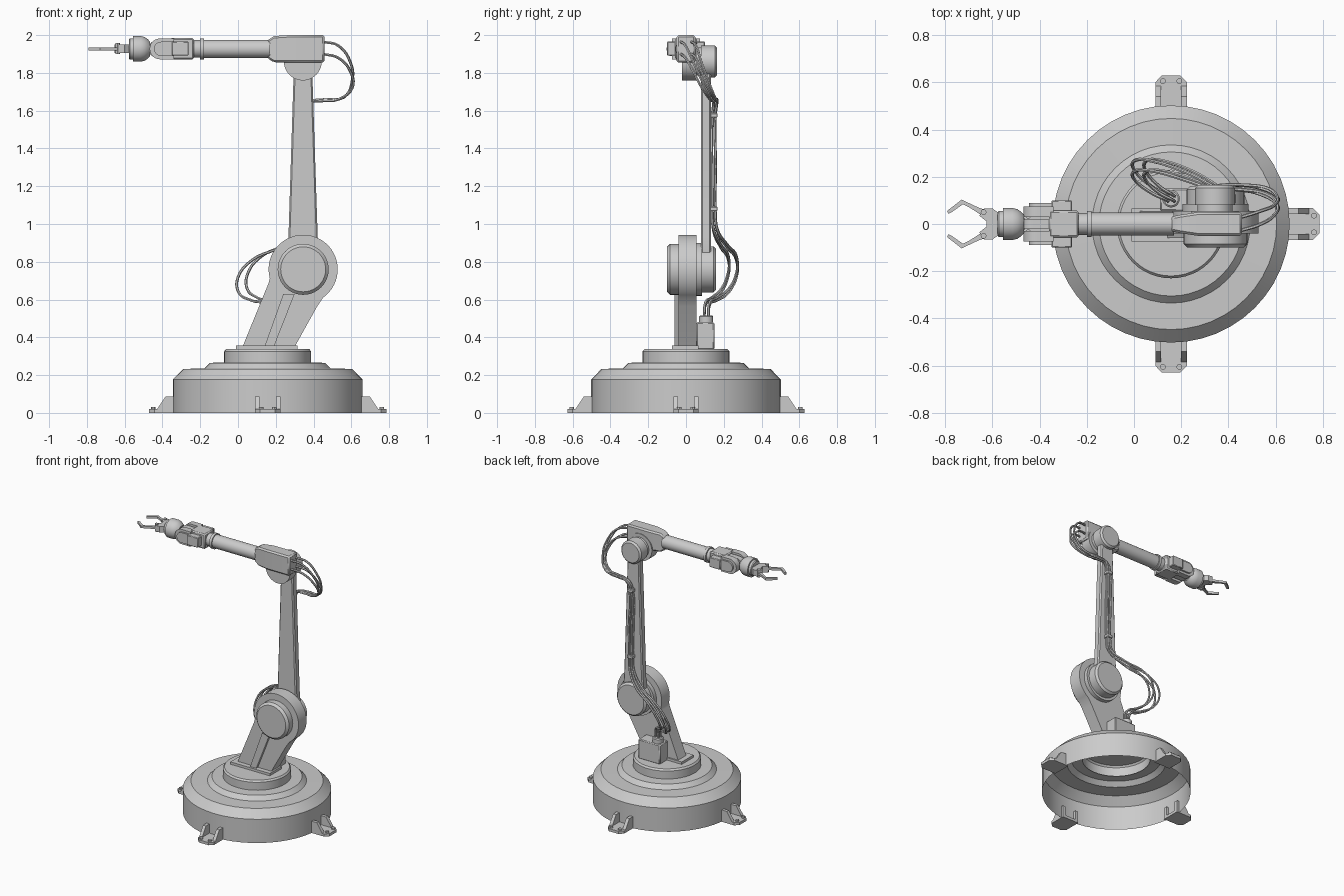
import bpy, bmesh, math
from mathutils import Vector, Matrix

if "Cube" in bpy.data.objects:
    bpy.data.objects.remove(bpy.data.objects["Cube"])

grey = bpy.data.materials.new("light_grey")
grey.diffuse_color = (0.6, 0.6, 0.6, 1)
grey.use_nodes = True
grey.node_tree.nodes["Principled BSDF"].inputs["Base Color"].default_value = grey.diffuse_color


def finish(name, bm, bevel=0, weld=True):
    if weld:
        bmesh.ops.remove_doubles(bm, verts=bm.verts, dist=1e-5)
    bmesh.ops.recalc_face_normals(bm, faces=bm.faces)
    me = bpy.data.meshes.new(name)
    bm.to_mesh(me)
    bm.free()
    ob = bpy.data.objects.new(name, me)
    bpy.context.collection.objects.link(ob)
    me.materials.append(grey)
    if bevel:
        m = ob.modifiers.new("bevel", 'BEVEL')
        m.width, m.segments = bevel, 1
    for o in bpy.context.selected_objects:
        o.select_set(False)
    ob.select_set(True)
    bpy.context.view_layer.objects.active = ob
    bpy.ops.object.shade_smooth_by_angle(angle=math.radians(30))
    return ob


def lathe(name, profile, axis, center, seg=32):
    """Turn (radius, position along axis) points around an axis through center."""
    bm = bmesh.new()
    rings = []
    for r, h in profile:
        ring = []
        for i in range(seg):
            a = math.tau * i / seg
            c, s = r * math.cos(a), r * math.sin(a)
            p = {'x': (h, c, s), 'y': (c, h, s), 'z': (c, s, h)}[axis]
            ring.append(bm.verts.new(Vector(p) + Vector(center)))
        rings.append(ring)
    for a, b in zip(rings, rings[1:]):
        for i in range(seg):
            j = (i + 1) % seg
            bm.faces.new((a[i], a[j], b[j], b[i]))
    return finish(name, bm)


def prism(name, pts, axis, lo, hi, bevel=0, matrix=None):
    """Extrude an outline; axis y takes (x, z) points, axis z takes (x, y)."""
    bm = bmesh.new()
    put = (lambda p, h: (p[0], h, p[1])) if axis == 'y' else (lambda p, h: (p[0], p[1], h))
    a = [bm.verts.new(put(p, lo)) for p in pts]
    b = [bm.verts.new(put(p, hi)) for p in pts]
    bm.faces.new(a)
    bm.faces.new(b)
    for i in range(len(pts)):
        j = (i + 1) % len(pts)
        bm.faces.new((a[i], a[j], b[j], b[i]))
    if matrix:
        bm.transform(matrix)
    return finish(name, bm, bevel)


def box(name, x0, x1, y0, y1, z0, z1, bevel=0):
    return prism(name, [(x0, y0), (x1, y0), (x1, y1), (x0, y1)], 'z', z0, z1, bevel)


def arc(cx, cz, r, a0, a1, n):
    return [(cx + r * math.cos(math.radians(a0 + (a1 - a0) * i / n)),
             cz + r * math.sin(math.radians(a0 + (a1 - a0) * i / n))) for i in range(n + 1)]


def disc(name, r, y0, y1, center, chamfer_lo=0, chamfer_hi=0):
    prof = [(0, y0), (r - chamfer_lo, y0), (r, y0 + chamfer_lo),
            (r, y1 - chamfer_hi), (r - chamfer_hi, y1), (0, y1)]
    return lathe(name, prof, 'y', (center[0], 0, center[1]), 40)


# Stepped hollow base, open underneath
BX = 0.157
lathe("base_shell", [(.502, 0), (.502, .177), (.447, .233), (.335, .235), (.305, .265),
                     (.23, .267)], 'z', (BX, 0, 0), 48)
lathe("turntable", [(.23, .26), (.23, .326), (.22, .338), (0, .338)], 'z', (BX, 0, 0), 48)

# Four anchor feet: plate, side gussets and bolts
for k in range(4):
    M = Matrix.Translation((BX, 0, 0)) @ Matrix.Rotation(k * math.pi / 2, 4, 'Z')
    prism("foot_plate", [(.48, -.067), (.60, -.067), (.628, -.04), (.628, .04), (.60, .067),
                         (.48, .067)], 'z', 0, .02, matrix=M)
    for s in (-1, 1):
        y = s * .055
        prism("foot_gusset", [(.48, 0), (.585, 0), (.585, .02), (.54, .088), (.48, .088)],
              'y', y - .012, y + .012, matrix=M)
        p = M @ Vector((.605, s * .035, 0))
        lathe("foot_bolt", [(.012, .015), (.012, .032), (0, .032)], 'z', p, 12)

# Lower link with round head, front rib and mounting plate
E = (.345, .76)
box("mount_plate", -.01, .315, -.075, .065, .335, .356)
prism("lower_link", [(.024, .35), (.163, .69)] + arc(*E, .183, 195, -55, 36)
      + [(.42, .565), (.30, .35)], 'y', -.04, .055)
prism("link_rib", [(.14, .35), (.19, .35), (.30, .63), (.24, .63)], 'y', -.06, -.035)

# Elbow caps and collar
disc("elbow_front_cap", .135, -.10, -.035, E, chamfer_lo=.016)
disc("elbow_collar", .14, .05, .085, E)
disc("elbow_back_cap", .122, .08, .16, E, chamfer_hi=.014)

# Upper link tapering up to the shoulder of the forearm
S = (.343, 1.86)
prism("upper_link", arc(*E, .10, 200, 340, 14) + [(.422, .93), (.394, 1.78)]
      + arc(*S, .06, 0, 180, 12) + [(.294, 1.78), (.267, .93)], 'y', .08, .132, .008)
disc("wrist_joint_disc", .10, -.02, .055, S)
disc("upper_joint_collar", .075, .05, .085, S)
disc("upper_joint_cap", .084, .08, .165, S, chamfer_hi=.012)

# Forearm housing lofted from rectangular sections (x, half depth, bottom, top)
bm = bmesh.new()
rings = []
for x, y, z0, z1 in [(.155, .03, 1.878, 1.972), (.19, .038, 1.856, 1.995),
                     (.27, .05, 1.854, 2.0), (.458, .05, 1.854, 2.0)]:
    rings.append([bm.verts.new(p) for p in ((x, -y, z0), (x, y, z0), (x, y, z1), (x, -y, z1))])
for a, b in zip(rings, rings[1:]):
    for i in range(4):
        bm.faces.new((a[i], a[(i + 1) % 4], b[(i + 1) % 4], b[i]))
bm.faces.new(rings[0])
bm.faces.new(rings[-1])
finish("forearm_housing", bm, .01)

# Forearm tube with collar rings
Z = 1.927
lathe("forearm_tube", [(.04, -.24), (.046, -.235), (.046, -.20), (.056, -.20), (.056, -.18),
                       (.048, -.18), (.048, .17)], 'x', (0, 0, Z))

# Wrist block, fork and pivot
box("wrist_block", -.36, -.234, -.057, .057, 1.872, 1.984, .008)
box("wrist_motor", -.35, -.262, -.10, .10, 1.892, 1.966, .004)


def capsule(name, x0, x1, r, y0, y1):
    prism(name, arc(x0 + r, Z, r, 90, 270, 14) + [(x1, Z - r), (x1, Z + r)], 'y', y0, y1)


for s in (-1, 1):
    y0, y1 = sorted((s * .03, s * .075))
    capsule("fork_arm", -.468, -.34, .055, y0, y1)
    y0, y1 = sorted((s * .07, s * .088))
    capsule("fork_cover", -.445, -.34, .038, y0, y1)
capsule("wrist_pivot", -.475, -.34, .045, -.02, .02)

# Rounded hand cup
lathe("hand_cup", [(0, -.578), (.05, -.578), (.056, -.572), (.056, -.555), (.068, -.555),
                   (.068, -.515), (.063, -.495), (.052, -.478), (.038, -.466), (0, -.462)],
      'x', (0, 0, Z))

# Gripper palm and two mirrored fingers
prism("gripper_palm", [(-.57, -.045), (-.57, .045), (-.60, .066), (-.635, .066), (-.655, .035),
                       (-.625, .012), (-.625, -.012), (-.655, -.035), (-.635, -.066),
                       (-.60, -.066)], 'z', 1.906, 1.95)
for s in (-1, 1):
    prism("gripper_finger", [(x, s * y) for x, y in
          [(-.62, .058), (-.655, .068), (-.73, .103), (-.792, .055), (-.785, .043),
           (-.772, .05), (-.724, .084), (-.70, .072), (-.65, .04), (-.62, .03)]],
          'z', 1.918, 1.934)
    lathe("finger_pin", [(0, 1.9), (.012, 1.9), (.012, 1.957), (0, 1.957)], 'z',
          (-.637, s * .05, 0), 12)

# Connector box with socket
box("connector_box", .11, .29, .055, .15, .335, .48, .006)
lathe("connector_socket", [(.037, .475), (.037, .51), (.03, .516), (0, .516)], 'z',
      (BX, .107, 0), 20)

# Cable bundle: one route (x, y, z, spread), several strands offset around it
route = [(.45, 0, 1.93, 1), (.53, .025, 1.91, 1), (.595, .06, 1.83, .75), (.605, .10, 1.74, .6),
         (.545, .14, 1.665, .45), (.45, .155, 1.655, .35), (.375, .155, 1.64, .3),
         (.35, .147, 1.57, .28), (.35, .147, 1.3, .35), (.35, .147, 1.08, .28),
         (.335, .155, .97, .35), (.24, .20, .885, .6), (.10, .245, .82, .75),
         (.025, .245, .73, .8), (.025, .205, .645, .7), (.09, .145, .60, .5),
         (.145, .115, .58, .4), (.157, .107, .50, .4)]
for i, (dy, dz) in enumerate([(-.028, .035), (.028, .035), (-.028, -.03), (.028, -.03)]):
    cu = bpy.data.curves.new("cable", 'CURVE')
    cu.dimensions = '3D'
    cu.bevel_depth = .0075
    cu.bevel_resolution = 1
    cu.resolution_u = 5
    cu.use_fill_caps = True
    sp = cu.splines.new('BEZIER')
    sp.bezier_points.add(len(route) - 1)
    for bp, (x, y, z, k) in zip(sp.bezier_points, route):
        # offsets rotate from the vertical plane to the horizontal one along the route
        down = 0 if z > 1.7 else 1
        bp.co = (x + down * dz * k, y + dy * k, z + dz * k * (.4 if down else 1))
        bp.handle_left_type = bp.handle_right_type = 'AUTO'
    ob = bpy.data.objects.new("cable_%d" % (i + 1), cu)
    bpy.context.collection.objects.link(ob)
    cu.materials.append(grey)
    for o in bpy.context.selected_objects:
        o.select_set(False)
    ob.select_set(True)
    bpy.context.view_layer.objects.active = ob
    bpy.ops.object.convert(target='MESH')
    bpy.ops.object.shade_smooth_by_angle(angle=math.radians(50))

# Cable clamps along the upper link
for z in (1.08, 1.575):
    box("cable_clamp", .327, .373, .125, .167, z - .012, z + .012, .004)
